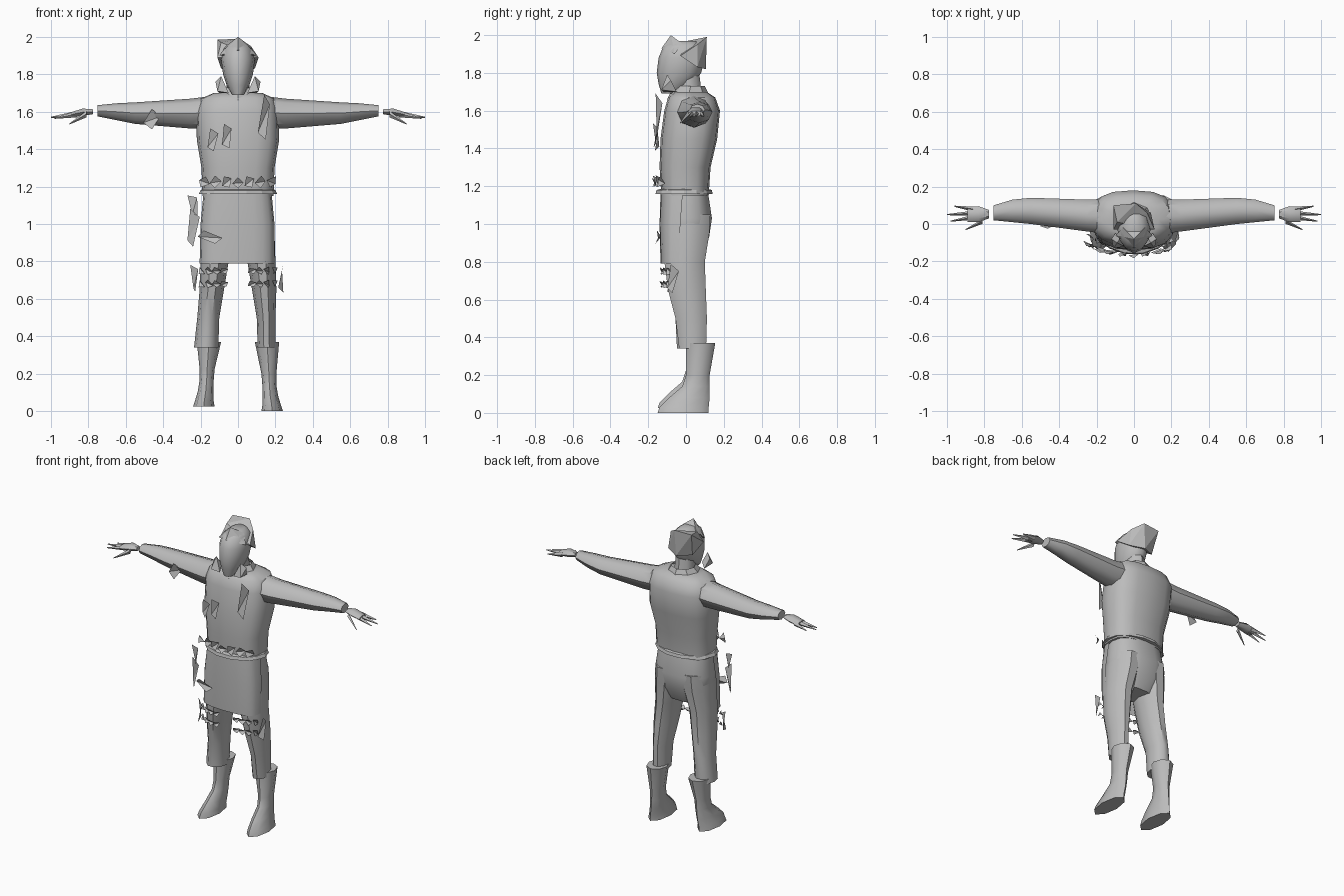
import bpy
import bmesh
import math
from mathutils import Vector, Matrix

default_cube = bpy.data.objects.get("Cube")
if default_cube:
    bpy.data.objects.remove(default_cube, do_unlink=True)

# One plain grey for the whole figure
grey = bpy.data.materials.new("plain_grey")
grey.use_nodes = True
grey.diffuse_color = (0.5, 0.5, 0.5, 1)
grey.node_tree.nodes["Principled BSDF"].inputs["Base Color"].default_value = grey.diffuse_color


def finish(name, bm, smooth=True, closed=True):
    if closed:
        bmesh.ops.recalc_face_normals(bm, faces=bm.faces)
    mesh = bpy.data.meshes.new(name)
    bm.to_mesh(mesh)
    bm.free()
    mesh.materials.append(grey)
    obj = bpy.data.objects.new(name, mesh)
    bpy.context.collection.objects.link(obj)
    if smooth:
        bpy.ops.object.select_all(action="DESELECT")
        obj.select_set(True)
        bpy.context.view_layer.objects.active = obj
        bpy.ops.object.shade_smooth_by_angle(angle=math.radians(45))
    return obj


def loft(name, rings, sides=10, axis="z", flip=1, square=1.0, caps=True, arc=(0, 1), smooth=True):
    """Rings are (position, low u, high u, low v, high v) along the axis."""
    bm = bmesh.new()
    full = arc == (0, 1)
    count = sides if full else sides + 1
    rows = []
    for pos, u0, u1, v0, v1 in rings:
        row = []
        for i in range(count):
            t = math.tau * (arc[0] + (arc[1] - arc[0]) * i / sides)
            c, s = math.cos(t), math.sin(t)
            u = (u0 + u1) / 2 + (u1 - u0) / 2 * math.copysign(abs(c) ** square, c)
            v = (v0 + v1) / 2 + (v1 - v0) / 2 * math.copysign(abs(s) ** square, s)
            co = (u * flip, v, pos) if axis == "z" else (pos * flip, u, v)
            row.append(bm.verts.new(co))
        rows.append(row)
    for a, b in zip(rows, rows[1:]):
        for i in range(sides):
            j = (i + 1) % count
            bm.faces.new((a[i], a[j], b[j], b[i]))
    if caps and full:
        bm.faces.new(rows[0])
        bm.faces.new(rows[-1])
    return finish(name, bm, smooth, full)


def hull(name, points):
    bm = bmesh.new()
    for p in points:
        bm.verts.new(p)
    bmesh.ops.convex_hull(bm, input=bm.verts)
    return finish(name, bm, False)


def scrap(name, x, y, z, width, height, lean=0, turn=0):
    """Small bent, four-cornered flap of cloth."""
    bm = bmesh.new()
    place = Matrix.Translation((x, y, z)) @ Matrix.Rotation(turn, 4, "Z") @ Matrix.Rotation(lean, 4, "Y")
    corners = [(-.5, 0, -.35), (.3, -.012, -.5), (.5, .01, .3), (-.3, -.015, .5)]
    verts = [bm.verts.new(place @ Vector((a * width, b, c * height))) for a, b, c in corners]
    bm.faces.new(verts[:3])
    bm.faces.new((verts[0], verts[2], verts[3]))
    return finish(name, bm, False, False)


# Torso and hips
loft("tunic", [
    (1.15, -.19, .19, -.13, .12),
    (1.3, -.195, .195, -.14, .13),
    (1.45, -.22, .22, -.135, .165),
    (1.6, -.225, .215, -.115, .18),
    (1.67, -.2, .195, -.095, .155),
    (1.7, -.13, .13, -.06, .11)], sides=16, square=.75)
loft("hips", [
    (.84, -.12, .12, -.08, .08),
    (.93, -.19, .19, -.12, .125),
    (1.03, -.195, .19, -.13, .14),
    (1.16, -.175, .175, -.12, .12)], sides=14, square=.8)

# Front apron wraps the front half only
loft("apron", [
    (.79, -.205, .195, -.135, .06),
    (1, -.2, .195, -.14, .08),
    (1.16, -.185, .18, -.135, .1)], sides=10, arc=(.5, 1), square=.7)

# Thin ragged belt
loft("belt", [
    (1.16, -.21, .21, -.165, .145),
    (1.18, -.2, .2, -.16, .14),
    (1.185, -.19, .19, -.14, .12)], sides=14, smooth=False)

# Neck and open collar
loft("neck", [
    (1.63, -.07, .07, -.05, .09),
    (1.8, -.055, .055, -.07, .07)], sides=8)
loft("collar", [
    (1.66, -.13, .13, -.1, .13),
    (1.7, -.1, .1, -.08, .115),
    (1.73, -.075, .075, -.05, .1)], sides=8, caps=False, smooth=False)

# Head
loft("head", [
    (1.69, -.03, .03, -.13, -.07),
    (1.74, -.06, .06, -.145, .04),
    (1.8, -.08, .08, -.155, .08),
    (1.88, -.09, .09, -.145, .1),
    (1.94, -.075, .075, -.12, .09),
    (1.97, -.04, .04, -.07, .05)], sides=12)

# Peaked cap: slanted rim with a tall back and a small front peak
hull("cap_back", [
    (-.11, -.03, 1.89), (.11, -.03, 1.89), (-.09, .06, 1.83), (.09, .06, 1.83),
    (0, .105, 1.82), (-.11, .1, 1.985), (.01, .11, 1.99), (.07, .06, 1.95),
    (-.09, .01, 1.97)])
hull("cap_front", [
    (-.1, -.06, 1.9), (.1, -.06, 1.9), (0, -.13, 1.93), (0, -.08, 2),
    (.06, -.02, 1.955), (-.06, -.02, 1.955)])

for side, word in ((-1, "right"), (1, "left")):
    # Sleeved arm
    loft(word + "_arm", [
        (.17, -.05, .13, 1.51, 1.68),
        (.25, -.04, .13, 1.51, 1.67),
        (.55, 0, .14, 1.535, 1.65),
        (.65, .01, .13, 1.555, 1.645),
        (.75, .02, .1, 1.575, 1.635)], sides=8, axis="x", flip=side)

    # Hand with spread fingers
    loft(word + "_palm", [
        (.775, .03, .075, 1.585, 1.615),
        (.83, .01, .095, 1.575, 1.62),
        (.89, .01, .09, 1.57, 1.6)], sides=6, axis="x", flip=side)
    for i, (tip, y, z) in enumerate([(.96, .095, 1.57), (1, .05, 1.57), (.98, .015, 1.565), (.9, -.03, 1.535)]):
        base = .86 if i < 3 else .81
        root = .08 - i * .022
        loft(f"{word}_finger_{i}", [
            (base, root - .013, root + .013, 1.57, 1.605),
            (tip, y - .003, y + .003, z - .003, z + .003)], sides=4, axis="x", flip=side, smooth=False)

    # Trouser leg
    flare = .035 if side < 0 else 0
    loft(word + "_trouser_leg", [
        (.34, .105, .2 + flare, -.04 - flare / 3, .11),
        (.5, .1, .2 + flare / 2, -.06, .115),
        (.65, .075, .205, -.1, .11),
        (.8, .05, .2, -.12, .105),
        (.95, .01, .195, -.125, .13),
        (1.05, .01, .185, -.12, .135)], sides=10, flip=side)

    # Tall boot with a pointed foot
    lift = .025 if side < 0 else 0
    loft(word + "_boot", [
        (lift, .125, .24, -.15, .12),
        (.03 + lift, .13, .23, -.14, .12),
        (.08 + lift, .13, .215, -.09, .125),
        (.14 + lift, .13, .205, -.02, .125),
        (.2 + lift, .125, .205, 0, .125),
        (.37, .09, .22, 0, .155)], sides=8, flip=side)

    # Collar tufts and thigh straps
    hull(word + "_collar_tuft", [
        (side * .05, -.12, 1.7), (side * .11, -.13, 1.71), (side * .12, -.08, 1.76),
        (side * .09, -.1, 1.79), (side * .07, -.07, 1.73), (side * .1, -.05, 1.7)])
    for i in range(4):
        x = side * (.075 + i * .04)
        for z in (.68, .75):
            scrap(f"{word}_thigh_scrap_{i}", x, -.125 + i * i * .004, z, .045, .03, i * .4, side * .3 * i)
    scrap(word + "_knee_flap", side * .23, -.07, .71, .05, .15, side * .15, side * 1.1)

    # Scraps hanging from the belt
    for i in range(3):
        scrap(f"{word}_belt_scrap_{i}", side * (.06 + i * .06), -.16 + i * .014, 1.225, .05, .06, i * .5, side * .25 * i)

# Chest patches, shoulder strap and hip pouch flaps
scrap("chest_patch_outer", -.135, -.15, 1.45, .05, .12, .1, -.3)
scrap("chest_patch_inner", -.06, -.16, 1.47, .05, .13)
scrap("shoulder_strap", .14, -.145, 1.57, .055, .24, .1, .3)
scrap("belt_buckle", 0, -.168, 1.22, .05, .05, .5)
scrap("hip_flap_upper", -.235, -.11, 1.1, .05, .12, -.3, -.6)
scrap("hip_flap_lower", -.24, -.11, .98, .06, .2, .1, -.6)
scrap("hip_tie", -.15, -.145, .93, .13, .05, .3, -.2)
scrap("sleeve_scrap", -.46, -.01, 1.56, .07, .1, .4)
